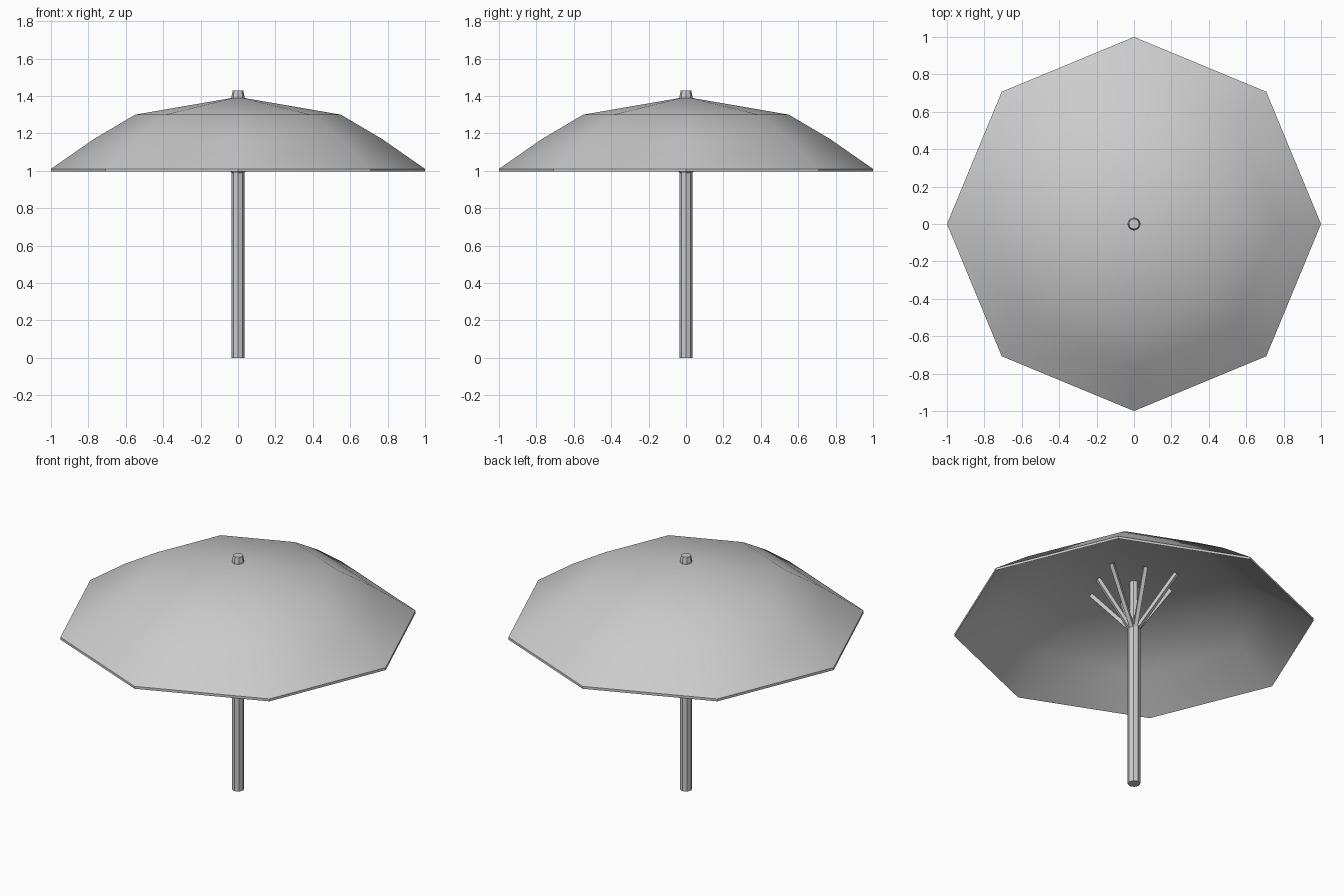
import bpy, bmesh
from math import cos, sin, pi, radians
from mathutils import Vector

if "Cube" in bpy.data.objects:
    bpy.data.objects.remove(bpy.data.objects["Cube"])


def lathe(name, profile, sides, smooth=0):
    """Revolve (radius, z) points; the ends close at a point or a flat cap."""
    bm = bmesh.new()
    rings = []
    for r, z in profile:
        if r == 0:
            rings.append([bm.verts.new((0, 0, z))])
        else:
            rings.append([bm.verts.new((r * cos(2 * pi * i / sides),
                                        r * sin(2 * pi * i / sides), z))
                          for i in range(sides)])
    for a, b in zip(rings, rings[1:]):
        for i in range(sides):
            j = (i + 1) % sides
            if len(b) == 1:
                bm.faces.new((a[i], a[j], b[0]))
            else:
                bm.faces.new((a[i], a[j], b[j], b[i]))
    for ring in (rings[0], rings[-1]):
        if len(ring) > 1:
            bm.faces.new(ring)
    bmesh.ops.recalc_face_normals(bm, faces=bm.faces)
    return finish(name, bm, smooth)


def finish(name, bm, smooth=0):
    mesh = bpy.data.meshes.new(name)
    bm.to_mesh(mesh)
    bm.free()
    ob = bpy.data.objects.new(name, mesh)
    bpy.context.collection.objects.link(ob)
    if smooth:
        bpy.ops.object.select_all(action='DESELECT')
        ob.select_set(True)
        bpy.context.view_layer.objects.active = ob
        bpy.ops.object.shade_smooth_by_angle(angle=radians(smooth))
    return ob


def strut(name, start, end, width):
    """Square bar between two points."""
    a, b = Vector(start), Vector(end)
    bm = bmesh.new()
    bmesh.ops.create_cube(bm, size=1)
    bmesh.ops.scale(bm, vec=(width, width, (b - a).length), verts=bm.verts)
    ob = finish(name, bm)
    ob.location = (a + b) / 2
    ob.rotation_euler = (b - a).to_track_quat('Z', 'Y').to_euler()
    return ob


# Octagonal canopy: flat ceiling inside, thin upright rim, pointed outside
lathe("canopy", [(0.55, 1.285), (0.77, 1.155), (1.0, 0.995),
                 (1.0, 1.01), (0.77, 1.17), (0.55, 1.30), (0, 1.395)], 8, 40)

# Pole with a thinner upper section
lathe("pole", [(0.035, 0), (0.035, 1.0), (0.028, 1.01), (0.028, 1.36)], 8)

# Cap on top of the canopy
lathe("top_cap", [(0.035, 1.38), (0.034, 1.40), (0.028, 1.43)], 8)

# Eight struts spreading from the pole, alternately wide and steep
for k in range(8):
    t = radians(22.5 + 45 * k)
    r = 0.21 if k % 2 else 0.265
    strut("strut_%d" % (k + 1), (0.02 * cos(t), 0.02 * sin(t), 0.99),
          (r * cos(t), r * sin(t), 1.275), 0.022)
